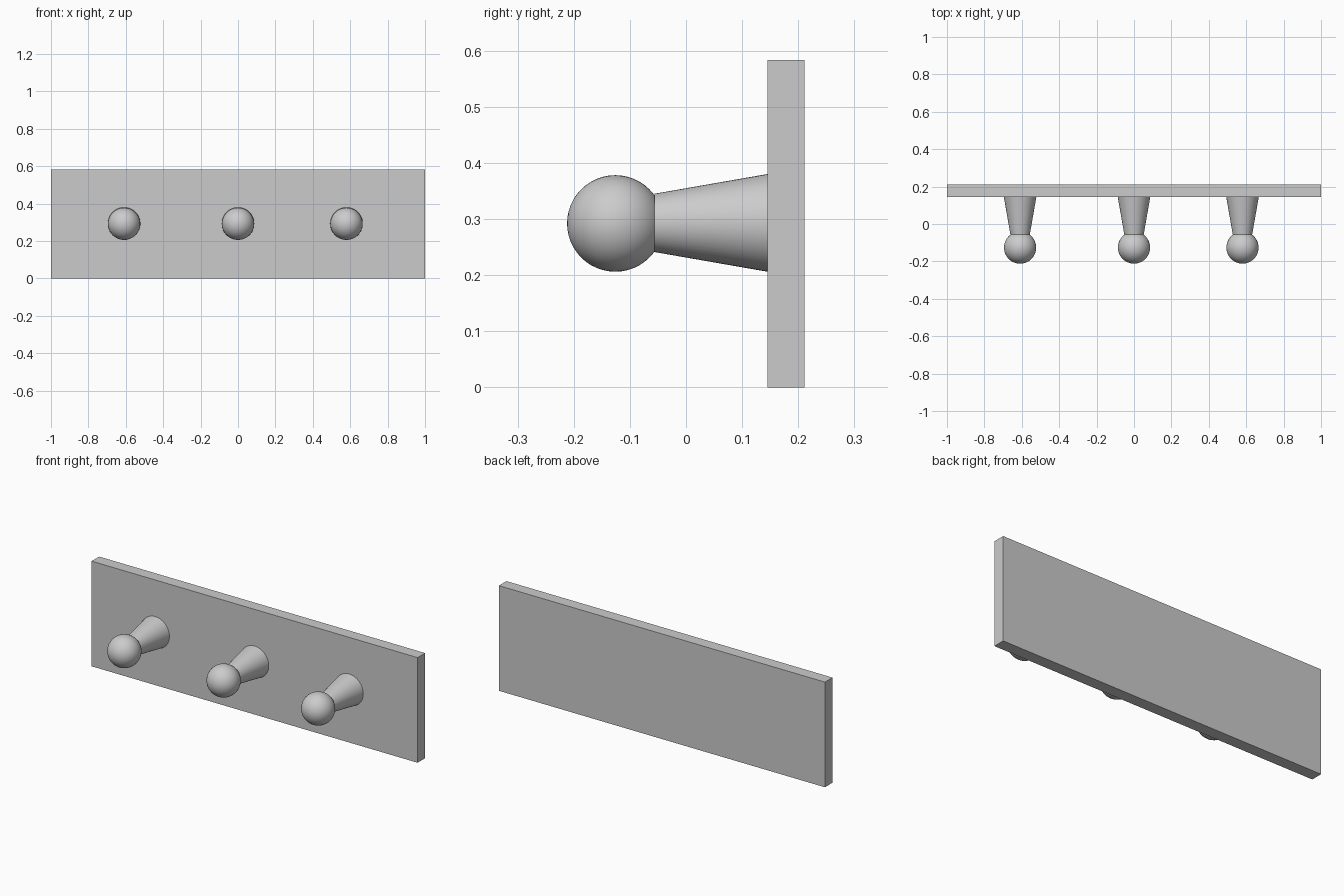
import bpy
import math

cube = bpy.data.objects.get("Cube")
if cube:
    bpy.data.objects.remove(cube, do_unlink=True)

GREY = (0.6, 0.6, 0.6, 1)
grey = bpy.data.materials.new("plain grey")
grey.use_nodes = True
grey.diffuse_color = GREY
grey.node_tree.nodes["Principled BSDF"].inputs["Base Color"].default_value = GREY


def finish(name, smooth=True):
    obj = bpy.context.object
    obj.name = name
    obj.data.materials.append(grey)
    bpy.ops.object.transform_apply(location=False, rotation=True, scale=True)
    if smooth:
        bpy.ops.object.shade_smooth_by_angle(angle=math.radians(35))
    return obj


# Flat wall board
BOARD_FRONT, BOARD_BACK, HEIGHT = 0.145, 0.211, 0.583
bpy.ops.mesh.primitive_cube_add(size=1, location=(0, (BOARD_FRONT + BOARD_BACK) / 2, HEIGHT / 2))
bpy.context.object.scale = (2, BOARD_BACK - BOARD_FRONT, HEIGHT)
finish("back_board", smooth=False)

# Tapered pegs with ball ends
PEG_FRONT = -0.056
for side, x in (("right", -0.609), ("middle", 0), ("left", 0.58)):
    bpy.ops.mesh.primitive_cone_add(
        vertices=48, radius1=0.087, radius2=0.052, depth=BOARD_FRONT - PEG_FRONT,
        location=(x, (BOARD_FRONT + PEG_FRONT) / 2, 0.293),
        rotation=(math.pi / 2, 0, 0))
    finish(side + "_peg")
    bpy.ops.mesh.primitive_uv_sphere_add(
        segments=48, ring_count=24, radius=0.086, location=(x, -0.126, 0.292),
        rotation=(math.pi / 2, 0, 0))
    finish(side + "_peg_ball")
